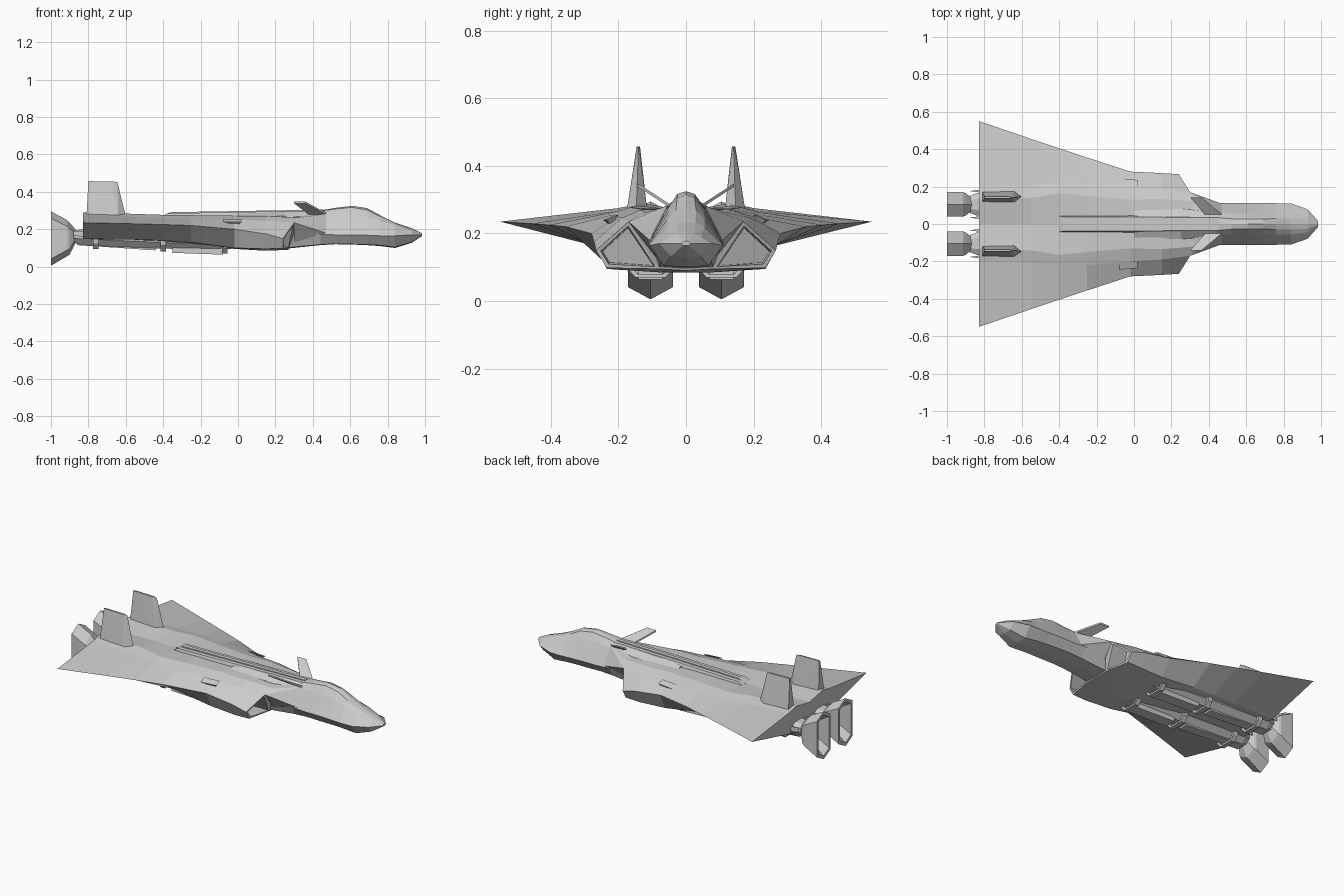
import bpy, bmesh
from mathutils import Vector

hull_grey = bpy.data.materials.new("hull_grey")
hull_grey.diffuse_color = (0.6, 0.6, 0.6, 1)


def finish(name, bm):
    bmesh.ops.recalc_face_normals(bm, faces=bm.faces[:])
    me = bpy.data.meshes.new(name)
    bm.to_mesh(me)
    bm.free()
    me.materials.append(hull_grey)
    ob = bpy.data.objects.new(name, me)
    bpy.context.collection.objects.link(ob)
    return ob


def hull(name, pts, side=1):
    """Convex solid around a few points, side flips y."""
    bm = bmesh.new()
    for x, y, z in pts:
        bm.verts.new((x, y * side, z))
    r = bmesh.ops.convex_hull(bm, input=bm.verts[:])
    junk = {g for g in r["geom_interior"] + r["geom_unused"] if isinstance(g, bmesh.types.BMVert)}
    bmesh.ops.delete(bm, geom=list(junk), context='VERTS')
    bmesh.ops.dissolve_limit(bm, angle_limit=0.02, verts=bm.verts[:], edges=bm.edges[:])
    return finish(name, bm)


def loft(bm, rings):
    """Skin closed rings of 3D points; returns vertex rings."""
    vr = [[bm.verts.new(p) for p in ring] for ring in rings]
    n = len(vr[0])
    for a, b in zip(vr, vr[1:]):
        for i in range(n):
            j = (i + 1) % n
            bm.faces.new((a[i], a[j], b[j], b[i]))
    return vr


def mirrored(half):
    """Half section from top centre to bottom centre -> full ring."""
    return half + [(x, -y, z) for x, y, z in half[-2:0:-1]]


# Forward fuselage with canopy hump: x, then (y, z) from top to keel
sections = [
    (0.985, [(0, .178), (.005, .177), (.010, .174), (.014, .170), (.008, .165), (0, .164)]),
    (0.93, [(0, .205), (.025, .200), (.045, .190), (.078, .170), (.045, .132), (0, .128)]),
    (0.84, [(0, .235), (.028, .232), (.055, .220), (.110, .165), (.065, .105), (0, .100)]),
    (0.76, [(0, .275), (.030, .268), (.055, .243), (.111, .165), (.070, .114), (0, .110)]),
    (0.69, [(0, .313), (.026, .303), (.052, .265), (.111, .168), (.072, .118), (0, .115)]),
    (0.61, [(0, .325), (.026, .317), (.053, .275), (.111, .170), (.075, .120), (0, .118)]),
    (0.52, [(0, .314), (.028, .308), (.055, .275), (.111, .170), (.075, .122), (0, .120)]),
    (0.44, [(0, .300), (.035, .298), (.060, .272), (.111, .175), (.075, .118), (0, .115)]),
    (0.25, [(0, .296), (.040, .294), (.080, .270), (.115, .200), (.080, .100), (0, .095)]),
    (0.00, [(0, .285), (.040, .284), (.080, .270), (.110, .200), (.080, .105), (0, .100)]),
]
bm = bmesh.new()
vr = loft(bm, [mirrored([(x, y, z) for y, z in pts]) for x, pts in sections])
bm.faces.new(vr[0])
bm.faces.new(vr[-1])
finish("fuselage", bm)

# Centre body blended into the delta wing
body = [
    [(.36, 0, .27), (.33, .12, .262), (.30, .17, .235), (.24, .266, .150), (.24, .235, .098),
     (.27, .08, .095), (.27, 0, .09)]]
for x, pts in [
    (0.15, [(0, .275), (.135, .270), (.19, .246), (.272, .175), (.235, .095), (.08, .085), (0, .085)]),
    (-0.02, [(0, .275), (.130, .272), (.20, .250), (.280, .200), (.225, .100), (.08, .095), (0, .095)]),
    (-0.25, [(0, .272), (.150, .275), (.22, .255), (.355, .220), (.210, .130), (.06, .115), (0, .115)]),
    (-0.40, [(0, .268), (.165, .277), (.22, .262), (.405, .225), (.205, .140), (.05, .130), (0, .130)]),
    (-0.55, [(0, .266), (.140, .282), (.21, .266), (.455, .229), (.200, .145), (.05, .140), (0, .140)]),
    (-0.83, [(0, .266), (.130, .290), (.20, .275), (.550, .235), (.200, .148), (.05, .145), (0, .145)]),
]:
    body.append([(x, y, z) for y, z in pts])
bm = bmesh.new()
vr = loft(bm, [mirrored(h) for h in body])
bm.faces.new(vr[-1])
f = vr[0]
bm.faces.new([f[i] for i in (0, 1, 2, 5, 6, 7, 10, 11)])
mouths = [bm.faces.new([f[i] for i in k]) for k in ((2, 3, 4, 5), (7, 8, 9, 10))]
bmesh.ops.recalc_face_normals(bm, faces=bm.faces[:])
# Recessed air intakes
for depth in (0, 0.1):
    bmesh.ops.inset_individual(bm, faces=mouths, thickness=0.014 if not depth else 0.006)
    for m in mouths:
        for v in m.verts:
            v.co.x -= depth
finish("centre_body_and_wing", bm)

# Dorsal spine with raised centre strip
hull("dorsal_spine", [(x, s * y, z) for s in (1, -1) for x, y, z in (
    (.46, .035, .300), (.44, .045, .26), (-.38, .038, .285), (-.42, .045, .26), (.44, .045, .285))])
hull("spine_strip", [(x, s * .012, z) for s in (1, -1) for x, z in (
    (.46, .305), (.46, .27), (-.36, .291), (-.41, .27))])

for s, label in ((1, "left"), (-1, "right")):
    # Fairing between cockpit flank and intake
    hull("shoulder_fairing_" + label, [
        (.47, .055, .282), (.47, .108, .180), (.33, .12, .262), (.30, .17, .235),
        (.30, .09, .13), (.30, .05, .27)], s)

    # Canard, tilted upward
    hull("canard_" + label, [(x, y, z + t) for t in (-.005, .005) for x, y, z in (
        (.47, .05, .283), (.38, .05, .283), (.30, .142, .343), (.36, .142, .343))], s)

    # Tail fin on its long base
    hull("tail_fin_" + label, [
        (-.60, .147, .27), (-.64, .175, .27), (-.64, .115, .27), (-.81, .172, .27), (-.81, .118, .27),
        (-.645, .141, .452), (-.67, .146, .455), (-.67, .136, .455), (-.80, .146, .457), (-.80, .136, .457)], s)

    # Wing root panel fairing behind the shoulder
    hull("wing_root_panel_" + label, [
        (.02, .235, .24), (-.08, .245, .24), (-.08, .21, .255), (.02, .20, .255), (0, .22, .22)], s)

    # Engine tube slung under the wing
    bm = bmesh.new()
    tube = []
    for x, w, zt, zb in ((0, .03, .14, .10), (-.1, .055, .16, .088), (-.44, .06, .18, .098),
                         (-.84, .06, .20, .115), (-.88, .045, .19, .130)):
        tube.append([(x, s * (.105 + w * a), zb + (zt - zb) * b) for a, b in (
            (-.5, 0), (.5, 0), (1, .4), (1, .8), (.5, 1), (-.5, 1), (-1, .8), (-1, .4))])
    vr = loft(bm, tube)
    bm.faces.new(vr[0])
    bm.faces.new(vr[-1])
    finish("engine_tube_" + label, bm)

    # Long belly trays
    hull("rear_tray_" + label, [(x, .105 + y, z) for y in (-.03, .03) for x, z in (
        (-.44, .087), (-.44, .13), (-.86, .115), (-.86, .15))], s)
    hull("front_tray_" + label, [(x, .105 + y, z) for y in (-.035, .035) for x, z in (
        (-.08, .064), (-.08, .11), (-.35, .074), (-.35, .11))], s)

    # U-shaped engine clamps
    for i, (x, zb) in enumerate(((-.07, .070), (-.40, .082), (-.76, .095))):
        bm = bmesh.new()
        outer = [(-.078, .17), (-.072, zb + .03), (-.045, zb), (.045, zb), (.072, zb + .03), (.078, .17)]
        inner = [(y * .84, z + .01) for y, z in outer]
        ring = outer + inner[::-1]
        vr = loft(bm, [[(x + d, s * (.105 + y), z) for y, z in ring] for d in (-.014, .014)])
        for r in vr:
            for k in range(5):
                bm.faces.new((r[k], r[k + 1], r[10 - k], r[11 - k]))
        finish("engine_clamp_%s_%d" % (label, i), bm)

    # Tall six-sided nozzle, hollow at the back
    bm = bmesh.new()
    noz = []
    for x, w, zt, zb, k in ((-.87, .035, .20, .125, .02), (-.90, .06, .235, .065, .03),
                            (-.915, .066, .25, .055, .033), (-1, .066, .295, .005, .036),
                            (-1, .052, .275, .025, .03), (-.93, .045, .23, .075, .025)):
        noz.append([(x, s * (.105 + w * a), z) for a, z in (
            (0, zb), (1, zb + k), (1, zt - k), (0, zt), (-1, zt - k), (-1, zb + k))])
    vr = loft(bm, noz)
    bm.faces.new(vr[0])
    bm.faces.new(vr[-1])
    finish("nozzle_" + label, bm)

    # Thin spikes beside the nozzle
    for y in (.034, .176):
        hull("nozzle_spike_" + label, [(-.82, y - .008, .16), (-.82, y + .008, .16), (-.82, y - .008, .19),
                                       (-.82, y + .008, .19), (-.88, y, .19), (-.88, y, .165)], s)
